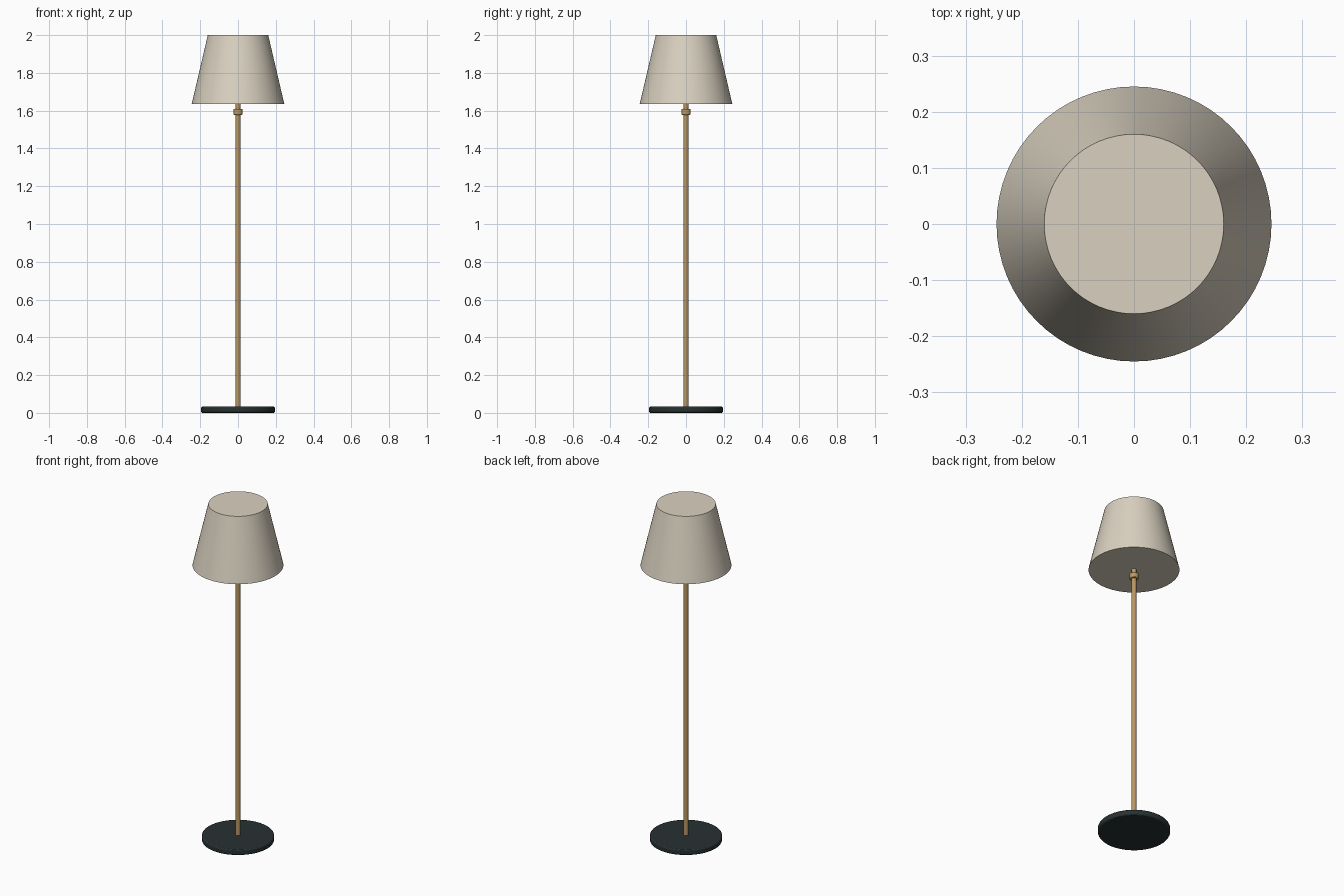
import bpy
import math

cube = bpy.data.objects.get("Cube")
if cube:
    bpy.data.objects.remove(cube, do_unlink=True)


def material(name, color):
    m = bpy.data.materials.new(name)
    m.use_nodes = True
    m.diffuse_color = (*color, 1)
    m.node_tree.nodes["Principled BSDF"].inputs["Base Color"].default_value = (*color, 1)
    return m


linen = material("linen", (0.70, 0.64, 0.53))
brass = material("brass", (0.50, 0.31, 0.12))
black_metal = material("dark_metal", (0.021, 0.030, 0.031))


def cone(name, mat, z0, z1, r0, r1=None, sides=64, bevel=0):
    """Capped round part standing between two heights."""
    bpy.ops.mesh.primitive_cone_add(
        vertices=sides, radius1=r0, radius2=r0 if r1 is None else r1,
        depth=z1 - z0, location=(0, 0, (z0 + z1) / 2))
    obj = bpy.context.object
    obj.name = name
    obj.data.materials.append(mat)
    bpy.ops.object.shade_smooth_by_angle(angle=math.radians(35))
    if bevel:
        mod = obj.modifiers.new("edge_bevel", "BEVEL")
        mod.width = bevel
        mod.segments = 2
        mod.limit_method = "ANGLE"
        mod.angle_limit = math.radians(40)
    return obj


# Weighted round foot
cone("base", black_metal, 0, 0.033, 0.195, bevel=0.006)

# Upright and its collar
cone("pole", brass, 0.03, 1.66, 0.0135, sides=32)
cone("collar", brass, 1.578, 1.61, 0.025, sides=32, bevel=0.004)

# Tapered closed shade
cone("shade", linen, 1.636, 2.0, 0.245, 0.16)
